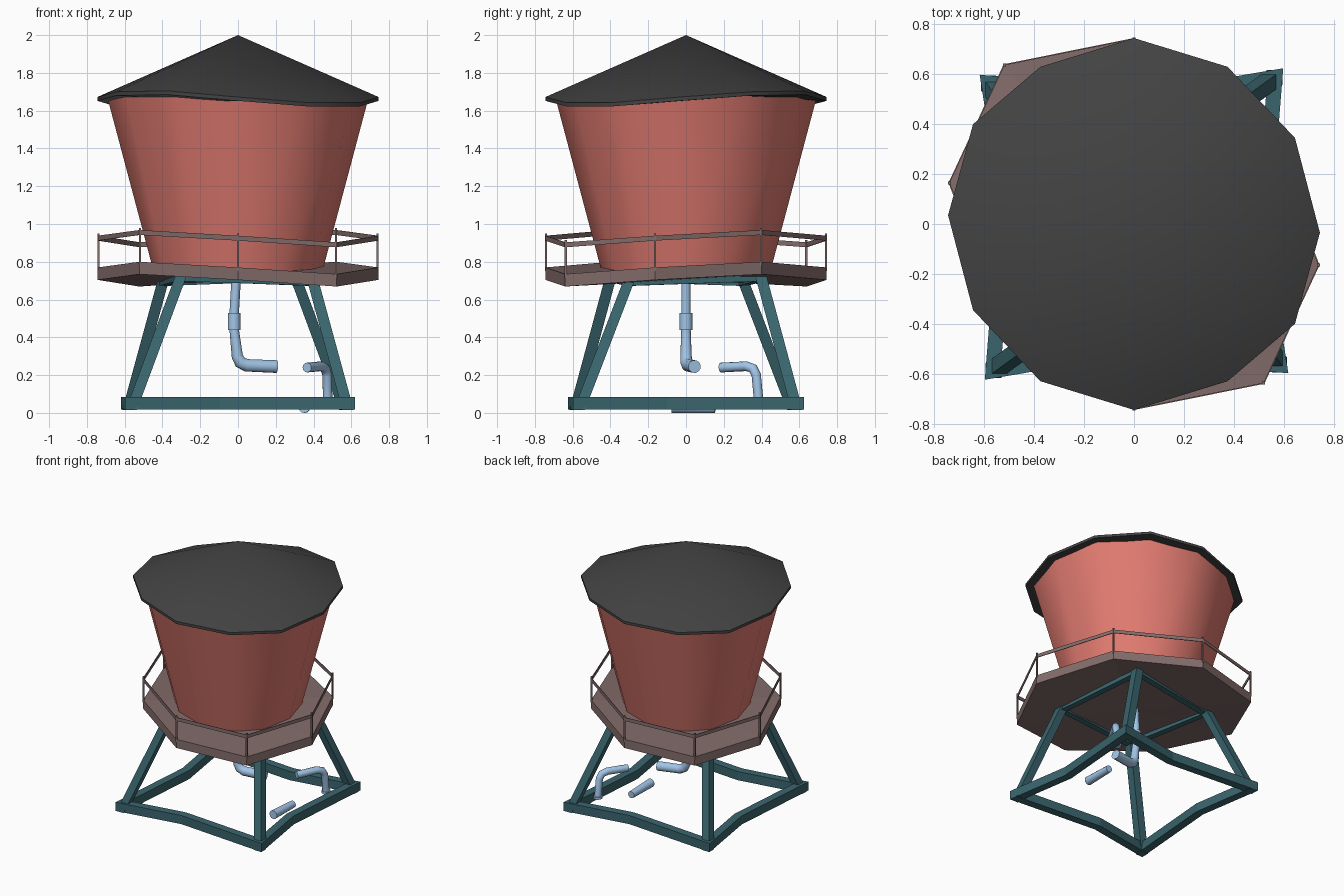
import bpy, math
from mathutils import Vector as V

if "Cube" in bpy.data.objects:
    bpy.data.objects.remove(bpy.data.objects["Cube"])


def material(name, rgb):
    m = bpy.data.materials.new(name)
    m.diffuse_color = (*rgb, 1)
    m.use_nodes = True
    m.node_tree.nodes["Principled BSDF"].inputs["Base Color"].default_value = m.diffuse_color
    return m


ROOF = material("charcoal", (0.055, 0.055, 0.055))
TANK = material("red_paint", (0.76, 0.20, 0.165))
DECK = material("brown_wood", (0.225, 0.15, 0.145))
STEEL = material("teal_steel", (0.042, 0.13, 0.155))
PIPE = material("blue_pipe", (0.36, 0.56, 0.80))


def finish(ob, mat, smooth=None):
    ob.data.materials.append(mat)
    bpy.context.collection.objects.link(ob)
    bpy.ops.object.select_all(action='DESELECT')
    ob.select_set(True)
    bpy.context.view_layer.objects.active = ob
    if ob.type == 'CURVE':
        bpy.ops.object.convert(target='MESH')
    if smooth:
        bpy.ops.object.shade_smooth_by_angle(angle=math.radians(smooth))


def add(name, verts, faces, mat, smooth=None):
    me = bpy.data.meshes.new(name)
    me.from_pydata([tuple(v) for v in verts], [], faces)
    finish(bpy.data.objects.new(name, me), mat, smooth)


def half_turn(pts):
    """The tower repeats after half a turn around z."""
    return pts + [(-x, -y, z) for x, y, z in pts]


def loft(name, rings, mat, smooth=None, tip=None, base=None):
    """Skin between equal loops listed bottom to top; ends close flat or to a centre point."""
    n = len(rings[0])
    verts = [v for r in rings for v in r]
    faces = []
    for k in range(len(rings) - 1):
        for i in range(n):
            j = (i + 1) % n
            faces.append((k*n + i, k*n + j, k*n + n + j, k*n + n + i))
    for first, centre, flip in ((0, base, True), ((len(rings) - 1) * n, tip, False)):
        cap = [tuple(range(first, first + n))]
        if centre:
            cap = [(first + i, first + (i + 1) % n, len(verts)) for i in range(n)]
            verts.append(centre)
        faces += [f[::-1] if flip else f for f in cap]
    add(name, verts, faces, mat, smooth)


def hoop(name, pts, w, h, mat):
    """Closed mitred beam of width w and height h along a loop of points."""
    pts = [V(p) for p in pts]
    n, verts, faces = len(pts), [], []
    for i, p in enumerate(pts):
        a, b = p - pts[i - 1], pts[(i + 1) % n] - p
        n1 = V((a.y, -a.x, 0)).normalized()
        n2 = V((b.y, -b.x, 0)).normalized()
        m = (n1 + n2) / (1 + n1.dot(n2)) * w / 2
        up = V((0, 0, h / 2))
        verts += [p + m - up, p + m + up, p - m + up, p - m - up]
    for i in range(n):
        j = (i + 1) % n
        for k in range(4):
            l = (k + 1) % 4
            faces.append((4*i + k, 4*j + k, 4*j + l, 4*i + l))
    add(name, verts, faces, mat)


def strut(name, a, b, w, mat):
    """Square post with level ends."""
    s = [(-w/2, -w/2), (w/2, -w/2), (w/2, w/2), (-w/2, w/2)]
    loft(name, [[(p[0] + x, p[1] + y, p[2]) for x, y in s] for p in (a, b)], mat)


def tube(name, pts, mat):
    """Round pipe along (x, y, z, radius) points with capped ends."""
    cu = bpy.data.curves.new(name, 'CURVE')
    cu.dimensions = '3D'
    cu.bevel_depth = 1
    cu.bevel_resolution = 4
    cu.use_fill_caps = True
    sp = cu.splines.new('POLY')
    sp.points.add(len(pts) - 1)
    for q, (x, y, z, r) in zip(sp.points, pts):
        q.co = (x, y, z, 1)
        q.radius = r
    finish(bpy.data.objects.new(name, cu), mat, 50)


# roof: saddle-warped twelve-sided cone with a thin rim
rim = half_turn([(0, -0.745, 1.672), (0.375, -0.63, 1.642), (0.645, -0.40, 1.642),
                 (0.745, -0.035, 1.672), (0.645, 0.345, 1.70), (0.375, 0.63, 1.705)])
loft("roof", [[(x, y, z - 0.02) for x, y, z in rim], rim], ROOF, 35, (0, 0, 2))

# tank: tapered, same outline as the roof
loft("tank", [[(x * 0.60, y * 0.60, 0.75) for x, y, z in rim],
              [(x * 0.925, y * 0.925, z - 0.012) for x, y, z in rim]], TANK, 40)

# deck: lopsided octagon slab
deck = half_turn([(0, -0.745, 0.77), (0.522, -0.64, 0.735),
                  (0.743, -0.165, 0.77), (0.522, 0.40, 0.80)])
loft("deck", [[(x, y, z - 0.066) for x, y, z in deck], deck], DECK,
     tip=(0, 0, 0.77), base=(0, 0, 0.704))

# railing
hoop("handrail", [(x * 0.997, y * 0.997, z + 0.155) for x, y, z in deck], 0.005, 0.026, DECK)
for i, (x, y, z) in enumerate(deck):
    strut(f"rail_post_{i + 1}", (x * 0.995, y * 0.995, z - 0.02),
          (x * 0.995, y * 0.995, z + 0.18), 0.011, DECK)

# support frame: twisted legs, bent base beams and top beams
feet = half_turn([(-0.565, -0.588, 0.05), (0.583, -0.565, 0.05)])
heads = half_turn([(-0.30, -0.395, 0.715), (0.395, -0.30, 0.69)])
bends = half_turn([(-0.10, -0.51, 0.05), (0.51, -0.10, 0.05)])
hoop("base_beams", [p for pair in zip(feet, bends) for p in pair], 0.06, 0.066, STEEL)
hoop("top_beams", heads, 0.045, 0.035, STEEL)
for i, (f, h) in enumerate(zip(feet, heads)):
    strut(f"leg_{i + 1}", (f[0], f[1], 0.015), (h[0], h[1], h[2] + 0.015), 0.06, STEEL)

# downpipe with collar and elbow
tube("downpipe", [(-0.008, 0, 0.74, 0.025), (-0.02, 0, 0.53, 0.025), (-0.02, 0, 0.44, 0.025),
                  (-0.004, 0, 0.30, 0.030), (0.012, 0.003, 0.268, 0.033),
                  (0.045, 0.01, 0.252, 0.034), (0.205, 0.045, 0.245, 0.034)], PIPE)
tube("pipe_collar", [(-0.02, 0, 0.53, 0.034), (-0.02, 0, 0.44, 0.034)], PIPE)

# broken standpipe and the fallen piece
tube("standpipe", [(0.365, 0.185, 0.24, 0.026), (0.44, 0.32, 0.247, 0.026),
                   (0.462, 0.355, 0.235, 0.026), (0.472, 0.372, 0.20, 0.025),
                   (0.475, 0.385, 0.06, 0.025)], PIPE)
tube("standpipe_foot", [(0.475, 0.385, 0.075, 0.032), (0.475, 0.385, 0.058, 0.032)], PIPE)
tube("fallen_pipe", [(0.35, -0.075, 0.032, 0.032), (0.355, 0.155, 0.026, 0.026)], PIPE)
